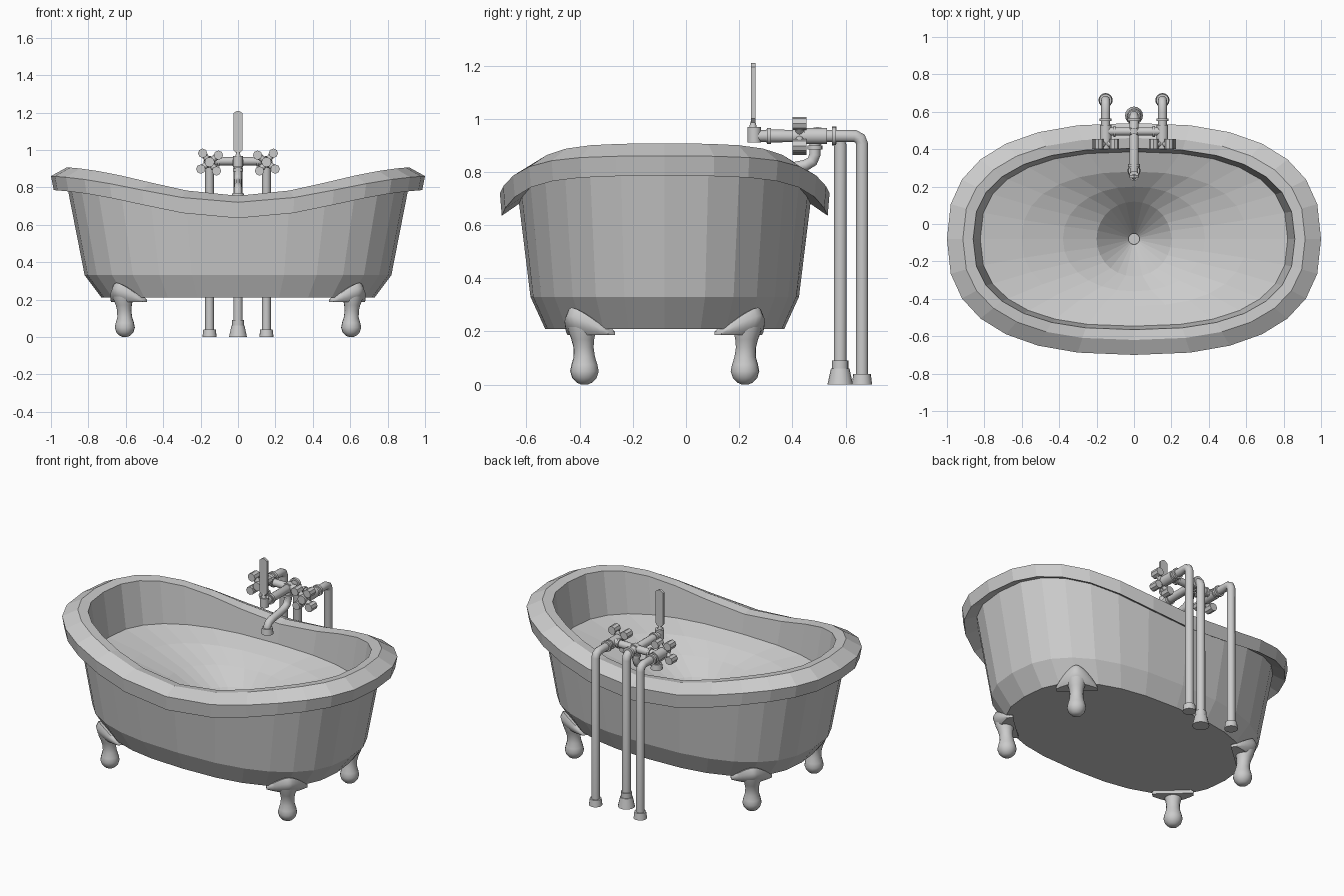
import bpy, bmesh, math
from mathutils import Vector

if "Cube" in bpy.data.objects:
    bpy.data.objects.remove(bpy.data.objects["Cube"])

CY = -0.08   # tub centre in y
N = 28       # sides of the tub


def loft(name, rings, smooth=False):
    """Skin a list of closed rings and cap both ends."""
    bm = bmesh.new()
    vs = [[bm.verts.new(p) for p in r] for r in rings]
    n = len(rings[0])
    for a, b in zip(vs, vs[1:]):
        for i in range(n):
            j = (i + 1) % n
            bm.faces.new((a[i], a[j], b[j], b[i]))
    bm.faces.new(vs[0][::-1])
    bm.faces.new(vs[-1])
    bmesh.ops.recalc_face_normals(bm, faces=bm.faces)
    me = bpy.data.meshes.new(name)
    bm.to_mesh(me)
    bm.free()
    ob = bpy.data.objects.new(name, me)
    bpy.context.collection.objects.link(ob)
    if smooth:
        shade(ob)
    return ob


def shade(ob):
    bpy.ops.object.select_all(action='DESELECT')
    ob.select_set(True)
    bpy.context.view_layer.objects.active = ob
    bpy.ops.object.shade_smooth_by_angle(angle=math.radians(40))


def oval(rx, ry, z, rise, e=0.8):
    """Superellipse ring whose height rises toward the two ends."""
    pts = []
    for i in range(N):
        t = 2 * math.pi * i / N
        c, s = math.cos(t), math.sin(t)
        u = math.copysign(abs(c) ** e, c)
        v = math.copysign(abs(s) ** e, s)
        f = .2 * u * u + .8 * (1 - math.cos(math.pi * u)) / 2
        pts.append((rx * u, CY + ry * v, z + rise * f))
    return pts


def cone(name, a, b, r1, r2=None, sides=16):
    """Cylinder or cone from point a to point b."""
    a, b = Vector(a), Vector(b)
    bpy.ops.mesh.primitive_cone_add(
        vertices=sides, radius1=r1, radius2=r1 if r2 is None else r2,
        depth=(b - a).length, location=(a + b) / 2,
        rotation=(b - a).to_track_quat('Z', 'Y').to_euler())
    ob = bpy.context.object
    ob.name = name
    shade(ob)
    return ob


def tube(name, pts, r):
    cu = bpy.data.curves.new(name, 'CURVE')
    cu.dimensions = '3D'
    cu.bevel_depth = r
    cu.bevel_resolution = 3
    cu.use_fill_caps = True
    sp = cu.splines.new('POLY')
    sp.points.add(len(pts) - 1)
    for p, q in zip(sp.points, pts):
        p.co = (*q, 1)
    sp.use_smooth = True
    ob = bpy.data.objects.new(name, cu)
    bpy.context.collection.objects.link(ob)
    return ob


# Tub shell: outside wall, rolled rim, inside wall, funnel floor
loft("tub", [
    oval(.73, .45, .21, 0), oval(.82, .505, .33, 0), oval(.915, .548, .68, .135),
    oval(.985, .613, .635, .15), oval(1, .62, .72, .14), oval(.915, .54, .755, .152),
    oval(.86, .485, .745, .152), oval(.822, .466, .63, 0), oval(.60, .36, .59, 0, .85),
    oval(.38, .28, .53, 0, .95), oval(.20, .20, .45, 0, 1), oval(.03, .03, .26, 0, 1)])
cone("drain", (0, CY, .25), (0, CY, .272), .03)

# Four feet: ball leg plus a winged bracket hugging the tub edge
LEG = [(.001, .015), (.008, .03), (.025, .046), (.05, .054), (.075, .049), (.105, .04),
       (.14, .038), (.17, .043), (.2, .052), (.24, .055)]
for sx in (-1, 1):
    for sy in (-1, 1):
        side = ("front" if sy < 0 else "back") + ("_left" if sx < 0 else "_right")

        def place(t, o, z):
            return (sx * (.605 - .74 * t + .67 * o), CY + sy * (.302 + .67 * t + .74 * o), z)

        loft(side + "_leg", [[place(r * math.cos(k * math.pi / 8),
                                    r * math.sin(k * math.pi / 8) + .12 * max(0, z - .1), z)
                              for k in range(16)] for z, r in LEG], True)
        wing = []
        for k in range(-6, 7):
            s = k / 6
            w = 1 - abs(s) ** 1.6
            t = .115 * s
            wing.append([place(t, -.05, .186), place(t, -.02 + .06 * w, .186),
                         place(t, -.015 + .085 * w, .19 + .03 * w),
                         place(t, -.015 + .095 * w, .195 + .065 * w),
                         place(t, -.02 + .085 * w, .20 + .09 * w),
                         place(t, -.05 + .02 * w, .20 + .06 * w)])
        loft(side + "_leg_bracket", wing, True)

# Supply pipes, valves and cross handles
Z = .935
for sx, side in ((-1, "left"), (1, "right")):
    x = .152 * sx
    tube(side + "_supply_pipe", [(x, .662, .02), (x, .662, Z - .03), (x, .655, Z - .01),
                                 (x, .635, Z), (x, .60, Z), (x, .47, Z)], .024)
    cone(side + "_pipe_base", (x, .662, 0), (x, .662, .04), .038, .033)
    cone(side + "_pipe_collar", (x, .55, Z), (x, .565, Z), .033)
    cone(side + "_valve", (x, .445, Z), (x, .53, Z), .031)
    cone(side + "_handle_hub", (x, .40, Z), (x, .455, Z), .026)
    for k in range(4):
        a = math.pi / 4 + k * math.pi / 2 + .12 * sx
        d = Vector((math.cos(a), 0, math.sin(a)))
        c = Vector((x, .427, Z))
        cone(side + "_handle_arm", c, c + d * .055, .015, .018, sides=10)
        p = c + d * .06
        cone(side + "_handle_knob", p - Vector((0, .027, 0)), p + Vector((0, .027, 0)), .025, sides=8)

# Crossbar and central standpipe
cone("crossbar", (-.152, .495, Z + .005), (.152, .495, Z + .005), .022)
for x in (-.11, .10):
    cone("crossbar_collar", (x, .495, Z + .005), (x + .012, .495, Z + .005), .029)
tube("centre_pipe", [(0, .58, .02), (0, .58, Z - .035), (0, .573, Z - .012),
                     (0, .555, Z), (0, .30, Z)], .025)
cone("centre_pipe_base", (0, .58, 0), (0, .58, .06), .048, .035)
cone("centre_pipe_sleeve", (0, .58, .06), (0, .58, .09), .031)
for y, w, r in ((.55, .016, .035), (.48, .03, .032), (.305, .015, .031)):
    cone("centre_collar", (0, y, Z), (0, y + w, Z), r)

# Spout dropping into the tub
tube("spout", [(0, .485, Z), (0, .485, .865), (0, .475, .84), (0, .45, .825), (0, .40, .815),
               (0, .33, .805), (0, .30, .795), (0, .285, .775), (0, .285, .75)], .022)
cone("spout_collar", (0, .485, .885), (0, .485, .90), .028)
cone("spout_mouth", (0, .285, .735), (0, .285, .77), .035, .03)

# Diverter cradle and upright lever
cone("diverter_neck", (0, .27, Z), (0, .31, Z), .022)
cone("diverter", (0, .257, .91), (0, .257, .968), .026)
cone("lever_stem", (0, .252, .965), (0, .252, 1.0), .015, .006)
outline = [(-.012, .985), (.012, .985), (.025, 1.0), (.025, 1.195), (.012, 1.205),
           (0, 1.21), (-.012, 1.205), (-.025, 1.195), (-.025, 1.0)]
loft("lever", [[(x, y, z) for x, z in outline] for y in (.245, .261)])
